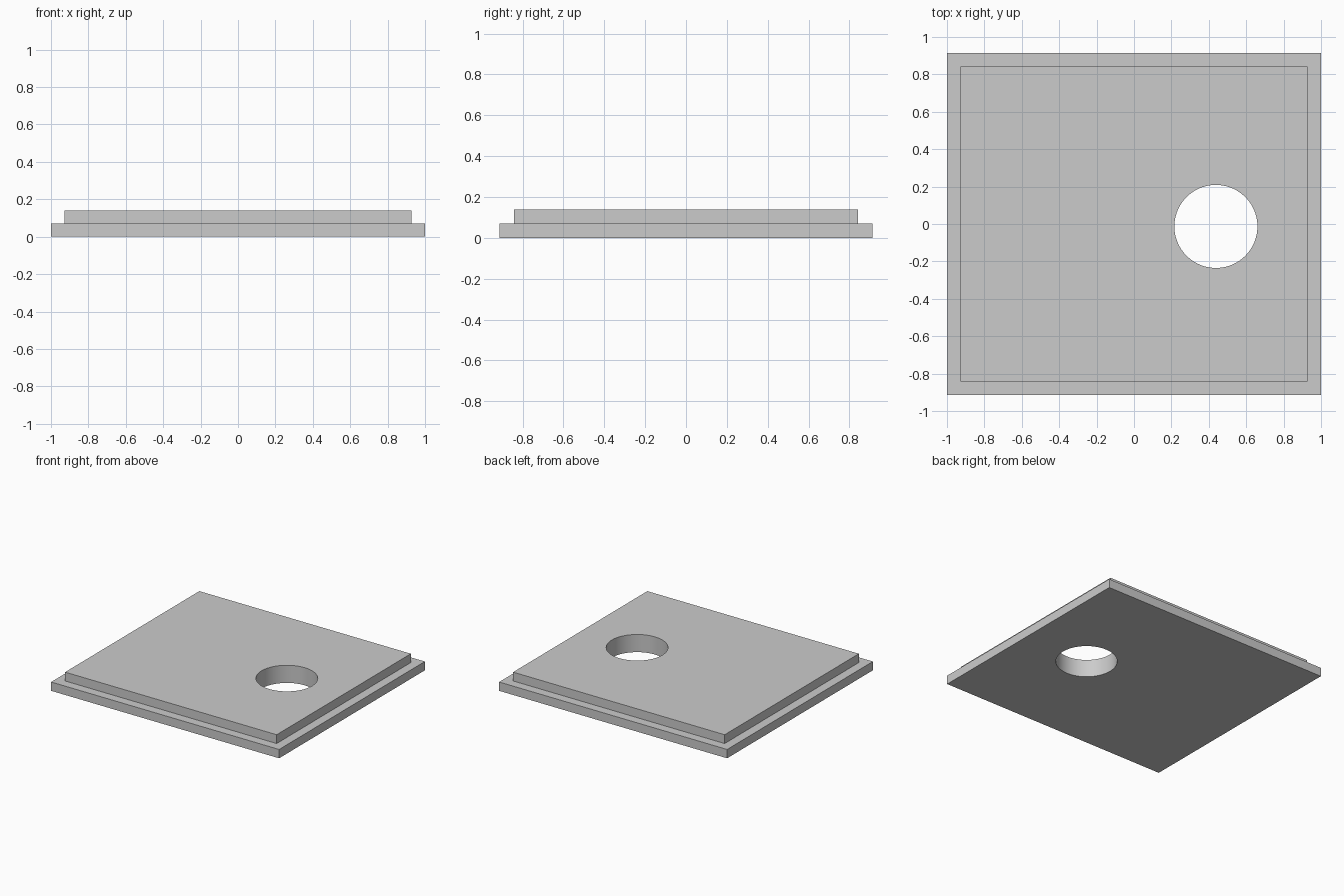
import bpy
import bmesh
import math

default_cube = bpy.data.objects.get("Cube")
if default_cube:
    bpy.data.objects.remove(default_cube, do_unlink=True)

# Sizes
HALF_X, HALF_Y = 1.0, 0.913
STEP_Z, TOP_Z = 0.07, 0.14
INSET = 0.102
HOLE_X, HOLE_Y, HOLE_R = 0.438, -0.013, 0.222

grey = bpy.data.materials.new("light_grey")
grey.use_nodes = True
colour = (0.6, 0.6, 0.6, 1.0)
grey.diffuse_color = colour
grey.node_tree.nodes["Principled BSDF"].inputs["Base Color"].default_value = colour

# Stepped plate: a slab whose top is inset and raised
bm = bmesh.new()
bmesh.ops.create_cube(bm, size=1)
for v in bm.verts:
    v.co = (v.co.x * 2 * HALF_X, v.co.y * 2 * HALF_Y, (v.co.z + 0.5) * STEP_Z)
top = max(bm.faces, key=lambda f: f.calc_center_median().z)
bmesh.ops.inset_region(bm, faces=[top], thickness=INSET)
raised = bmesh.ops.extrude_face_region(bm, geom=[top])["geom"]
bmesh.ops.delete(bm, geom=[top], context='FACES')
for v in raised:
    if isinstance(v, bmesh.types.BMVert):
        v.co.z = TOP_Z
bmesh.ops.recalc_face_normals(bm, faces=bm.faces)
mesh = bpy.data.meshes.new("stepped_plate")
bm.to_mesh(mesh)
bm.free()
mesh.materials.append(grey)
plate = bpy.data.objects.new("stepped_plate", mesh)
bpy.context.collection.objects.link(plate)

# Round through hole
bpy.ops.mesh.primitive_cylinder_add(vertices=96, radius=HOLE_R, depth=1,
                                    location=(HOLE_X, HOLE_Y, STEP_Z))
cutter = bpy.context.object
cutter.name = "hole_cutter"
cutter.data.materials.append(grey)
cut = plate.modifiers.new("round_hole", 'BOOLEAN')
cut.operation = 'DIFFERENCE'
cut.solver = 'EXACT'
cut.object = cutter

bpy.ops.object.select_all(action='DESELECT')
plate.select_set(True)
bpy.context.view_layer.objects.active = plate
bpy.ops.object.modifier_apply(modifier=cut.name)
bpy.data.objects.remove(cutter, do_unlink=True)
bpy.ops.object.shade_smooth_by_angle(angle=math.radians(30))
